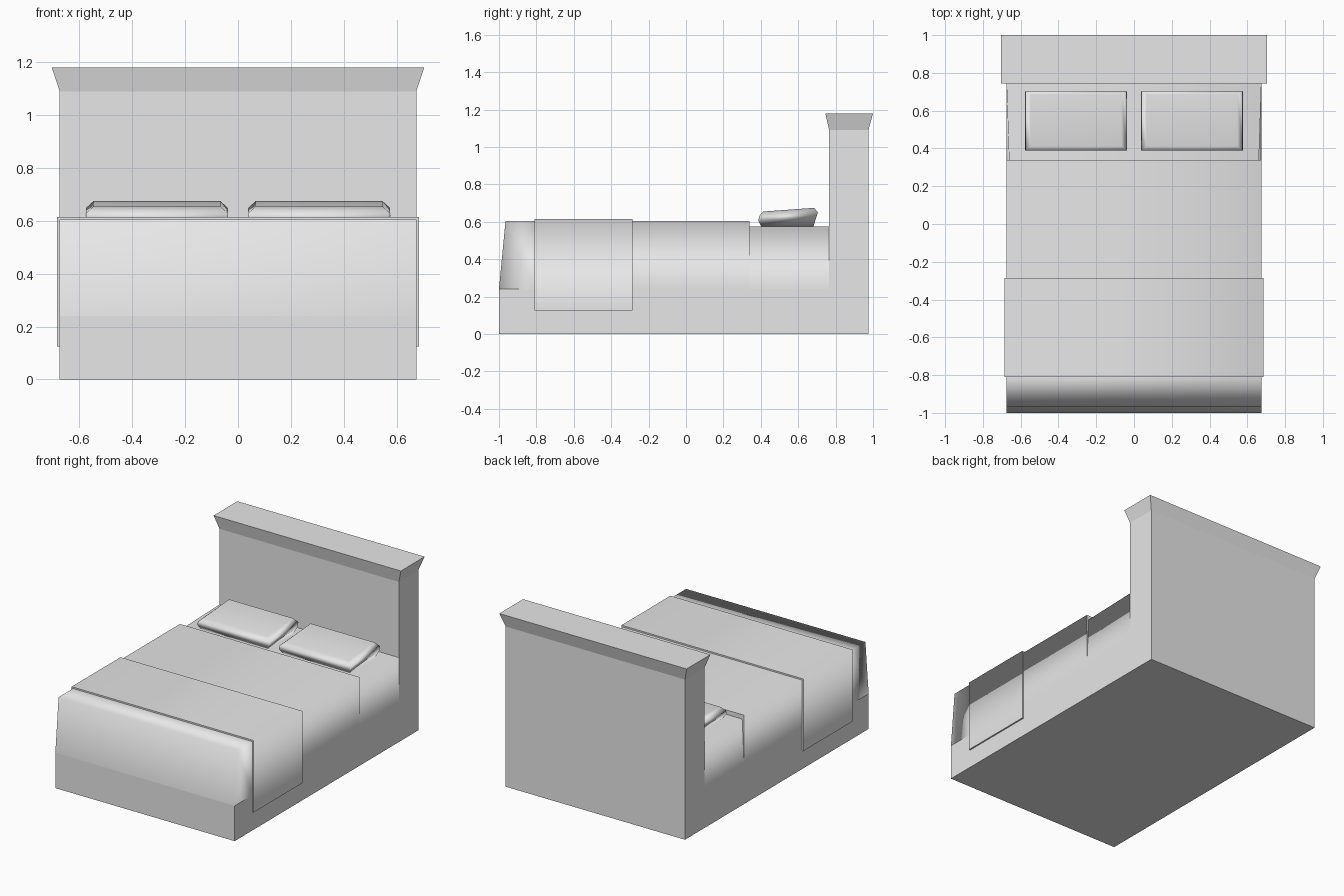
import bpy
import bmesh
from mathutils import Vector

cube = bpy.data.objects.get("Cube")
if cube:
    bpy.data.objects.remove(cube, do_unlink=True)

grey = bpy.data.materials.new("plain_grey")
grey.use_nodes = True
COLOUR = (0.8, 0.8, 0.8, 1)
grey.diffuse_color = COLOUR
grey.node_tree.nodes["Principled BSDF"].inputs["Base Color"].default_value = COLOUR

UP, DOWN = Vector((0, 0, 1)), Vector((0, 0, -1))
FRONT, BACK = Vector((0, -1, 0)), Vector((0, 1, 0))


def loft(name, rings, soft=False, sharp_sides=()):
    """Skin four-cornered rings into a closed solid; soft parts are smooth
    except around faces that point along one of sharp_sides."""
    bm = bmesh.new()
    loops = [[bm.verts.new(p) for p in ring] for ring in rings]
    for a, b in zip(loops, loops[1:]):
        for i in range(4):
            j = (i + 1) % 4
            bm.faces.new((a[i], a[j], b[j], b[i]))
    bm.faces.new(loops[0])
    bm.faces.new(loops[-1])
    bmesh.ops.recalc_face_normals(bm, faces=bm.faces)
    for face in bm.faces:
        face.smooth = soft
        if any(face.normal.dot(side) > 0.95 for side in sharp_sides):
            for edge in face.edges:
                edge.smooth = False
    mesh = bpy.data.meshes.new(name)
    bm.to_mesh(mesh)
    bm.free()
    mesh.materials.append(grey)
    obj = bpy.data.objects.new(name, mesh)
    bpy.context.collection.objects.link(obj)
    if soft:
        mod = obj.modifiers.new("weighted_normals", 'WEIGHTED_NORMAL')
        mod.keep_sharp = True
    return obj


def level(half_x, y0, y1, z0, z1=None, x=0):
    """Ring seen from above; z0 is the front height, z1 the back height."""
    z1 = z0 if z1 is None else z1
    return [(x - half_x, y0, z0), (x + half_x, y0, z0),
            (x + half_x, y1, z1), (x - half_x, y1, z1)]


def station(y_low, y_top, w_low, w_top, z_low, z_top):
    """Ring seen from the front, for bedding lofted along the bed."""
    return [(-w_low, y_low, z_low), (-w_top, y_top, z_top),
            (w_top, y_top, z_top), (w_low, y_low, z_low)]


W = 0.675        # half width of the bed
BASE = 0.24      # top of the base
HEAD = 0.765     # front of the headboard

# Bed frame
loft("bed_base", [level(W, -1, HEAD, 0), level(W, -1, HEAD, BASE)])
loft("headboard", [level(W, HEAD, 0.975, 0), level(W, HEAD, 0.975, 1.09)])
loft("headboard_cornice", [level(W, HEAD, 0.975, 1.09),
                           level(0.705, 0.745, 1, 1.18)])

# Mattress, slightly narrower where it meets the duvet
loft("mattress", [station(0.3, 0.3, W, 0.66, BASE, 0.575),
                  station(HEAD, HEAD, W, W, BASE, 0.575)],
     True, (DOWN, FRONT, BACK))

# Duvet with a sloping front
loft("duvet", [station(-1, -0.965, W, W, BASE, 0.605),
               station(-0.81, -0.81, W, W, BASE, 0.605),
               station(-0.285, -0.285, W, W, BASE, 0.605),
               station(0.34, 0.34, W, W, BASE, 0.605)],
     True, (DOWN, BACK))

# Folded blanket draped across the foot
loft("blanket", [station(y, y, 0.685, 0.685, 0.125, 0.615)
                 for y in (-0.81, -0.285)], True, (DOWN, FRONT, BACK))

# Pillows, thicker towards the headboard
for side, x in (("left", 0.307), ("right", -0.307)):
    loft(side + "_pillow", [level(0.245, 0.405, 0.68, 0.57, x=x),
                            level(0.27, 0.388, 0.695, 0.605, 0.62, x),
                            level(0.268, 0.39, 0.705, 0.63, 0.65, x),
                            level(0.24, 0.412, 0.685, 0.655, 0.675, x)], True)
